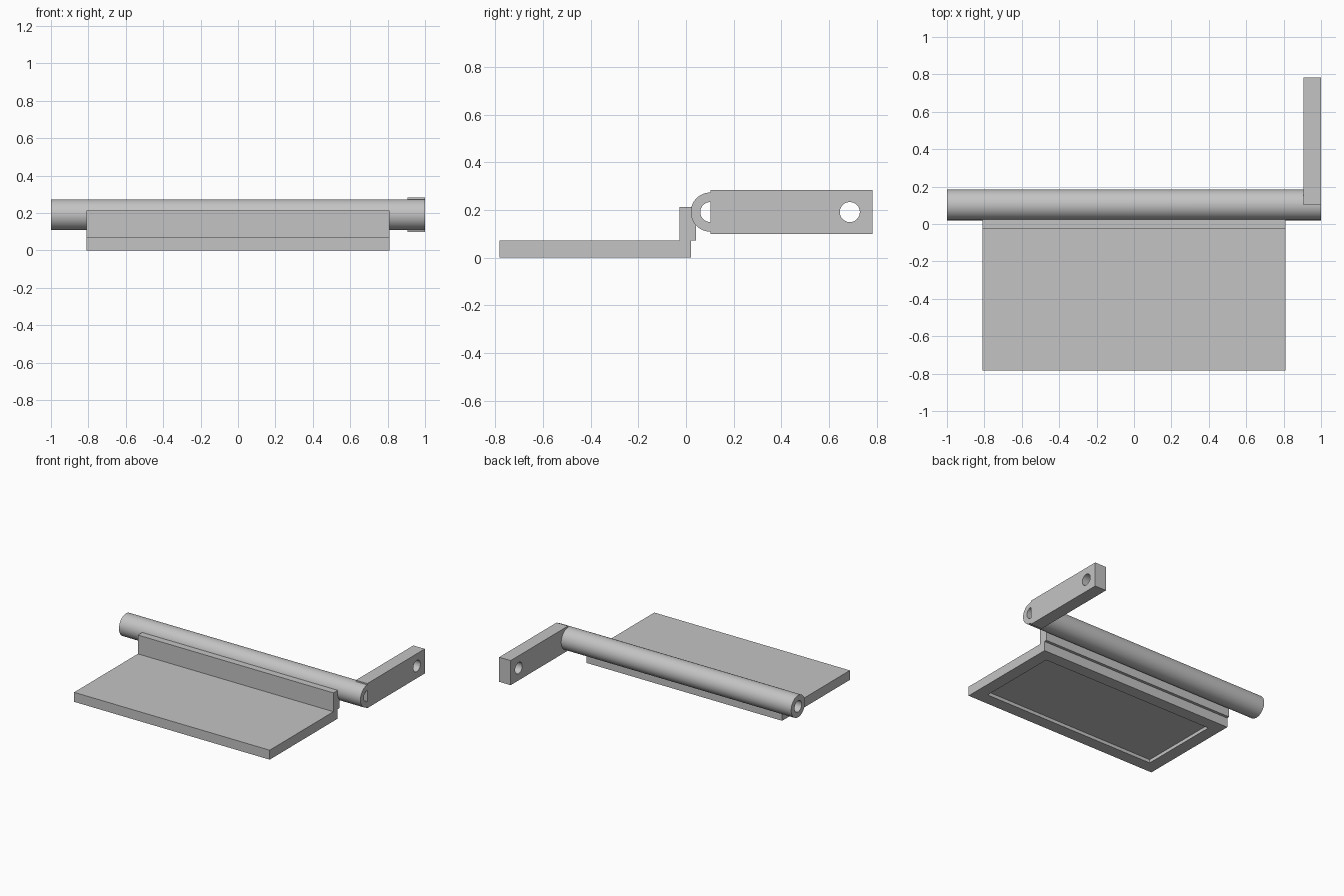
import bpy
import bmesh
import math
from mathutils import Matrix

if "Cube" in bpy.data.objects:
    bpy.data.objects.remove(bpy.data.objects["Cube"], do_unlink=True)

# Single plain metal colour
GREY = (0.55, 0.55, 0.55, 1)
metal = bpy.data.materials.new("plain grey")
metal.use_nodes = True
metal.diffuse_color = GREY
metal.node_tree.nodes["Principled BSDF"].inputs["Base Color"].default_value = GREY


def add_object(name, bm):
    bmesh.ops.recalc_face_normals(bm, faces=bm.faces)
    mesh = bpy.data.meshes.new(name)
    bm.to_mesh(mesh)
    bm.free()
    mesh.materials.append(metal)
    obj = bpy.data.objects.new(name, mesh)
    bpy.context.collection.objects.link(obj)
    return obj


def box(name, low, high):
    bm = bmesh.new()
    size = [b - a for a, b in zip(low, high)]
    mid = [(a + b) / 2 for a, b in zip(low, high)]
    bmesh.ops.create_cube(bm, size=1, matrix=Matrix.Translation(mid) @ Matrix.Diagonal((*size, 1)))
    return add_object(name, bm)


def rod(name, radius, x0, x1, y, z):
    bm = bmesh.new()
    place = Matrix.Translation(((x0 + x1) / 2, y, z)) @ Matrix.Rotation(math.pi / 2, 4, "Y")
    bmesh.ops.create_cone(bm, cap_ends=True, segments=64, radius1=radius,
                          radius2=radius, depth=x1 - x0, matrix=place)
    return add_object(name, bm)


def cut(target, cutter):
    mod = target.modifiers.new("cut " + cutter.name, "BOOLEAN")
    mod.operation = "DIFFERENCE"
    mod.solver = "EXACT"
    mod.object = cutter
    bpy.context.view_layer.objects.active = target
    bpy.ops.object.modifier_apply(modifier=mod.name)
    bpy.data.objects.remove(cutter, do_unlink=True)


def smooth(obj):
    bpy.ops.object.select_all(action="DESELECT")
    obj.select_set(True)
    bpy.context.view_layer.objects.active = obj
    bpy.ops.object.shade_smooth_by_angle(angle=math.radians(30))


HALF = 0.81           # half width of the pedal plate
DEPTH = 0.782         # half depth of the whole assembly
PIVOT_Y, PIVOT_Z = 0.102, 0.191
BORE = 0.042
RIM = 0.092           # border around the underside recess
ARM_X = 0.905

# Foot plate with a shallow recess underneath
plate = box("foot_plate", (-HALF, -DEPTH, 0), (HALF, 0.02, 0.071))
cut(plate, box("recess", (-HALF + RIM, -DEPTH + RIM, -0.1),
               (HALF - RIM, 0.02 - RIM, 0.025)))

# Upright flange joining the plate to the tube
box("rear_flange", (-HALF, -0.028, 0.071), (HALF, 0.041, 0.212))

# Lever arm with its end hole
arm_low, arm_high = (ARM_X, PIVOT_Y, 0.099), (1, DEPTH, 0.283)
arm = box("lever_arm", arm_low, arm_high)
cut(arm, rod("arm_hole", BORE, 0.8, 1.1, 0.687, PIVOT_Z))

# Hollow pivot tube, notched where the arm is seated
tube = rod("pivot_tube", 0.082, -1, 1, PIVOT_Y, PIVOT_Z)
cut(tube, rod("tube_bore", BORE, -1.1, 1.1, PIVOT_Y, PIVOT_Z))
cut(tube, box("arm_notch", arm_low, (1.1, DEPTH, 0.283)))

for part in (arm, tube):
    smooth(part)
